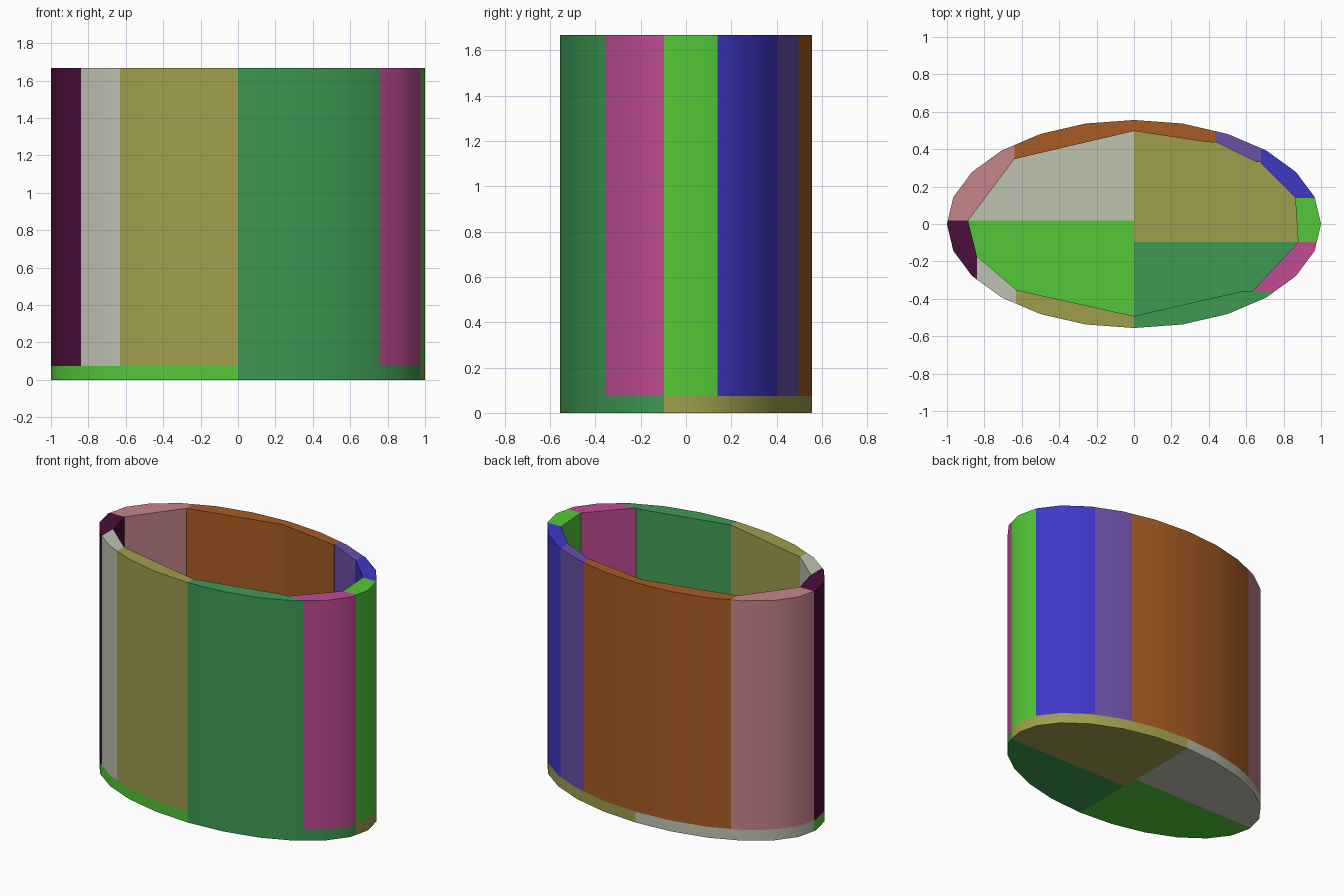
import bpy
import bmesh
import math

cube = bpy.data.objects.get("Cube")
if cube:
    bpy.data.objects.remove(cube, do_unlink=True)

A, B = 1.0, 0.556            # half width and half depth of the oval
FLOOR, TOP = 0.075, 1.668    # floor thickness and rim height
SIDES = 24
OVAL = [(A * math.cos(math.tau * i / SIDES), B * math.sin(math.tau * i / SIDES))
        for i in range(SIDES)]


def srgb(code):
    """Hex colour to linear RGBA."""
    vals = [int(code[i:i + 2], 16) / 255 for i in (0, 2, 4)]
    return [v / 12.92 if v <= 0.04045 else ((v + 0.055) / 1.055) ** 2.4 for v in vals] + [1.0]


def material(name, code):
    mat = bpy.data.materials.new(name)
    mat.use_nodes = True
    mat.diffuse_color = srgb(code)
    mat.node_tree.nodes["Principled BSDF"].inputs["Base Color"].default_value = srgb(code)
    return mat


MATS = {name: material(name, code) for name, code in {
    "orange": "A75C23", "violet": "6B50A9", "blue": "3F37C8", "lime": "53C938",
    "pink": "C04C94", "green": "3E9A54", "olive": "A09E4D", "pale_grey": "BFC3B1",
    "dark_plum": "4C0E3C", "rose": "C6858A"}.items()}


def rim(axis, value, side):
    """Point where the line axis = value crosses the oval, on the given side."""
    for i, p in enumerate(OVAL):
        q = OVAL[(i + 1) % SIDES]
        lo, hi = sorted((p[axis], q[axis]))
        if lo <= value <= hi and (p[1 - axis] + q[1 - axis]) * side > 0:
            t = (value - p[axis]) / (q[axis] - p[axis])
            return tuple(p[k] + t * (q[k] - p[k]) for k in (0, 1))


def angle(p):
    return math.atan2(p[1] / B, p[0] / A) % math.tau


def oval_piece(name, mat, start, end, inner, z0, z1):
    """Upright block: oval arc from start to end (anticlockwise), closed by inner points."""
    a0 = angle(start)
    span = (angle(end) - a0) % math.tau
    mids = sorted(((angle(p) - a0) % math.tau, p) for p in OVAL)
    arc = [start] + [p for d, p in mids if 0.002 < d < span - 0.002] + [end]
    outline = arc + inner
    n = len(outline)
    bm = bmesh.new()
    low = [bm.verts.new((x, y, z0)) for x, y in outline]
    high = [bm.verts.new((x, y, z1)) for x, y in outline]
    bm.faces.new(low[::-1])
    bm.faces.new(high)
    for i in range(n):
        j = (i + 1) % n
        face = bm.faces.new((low[i], low[j], high[j], high[i]))
        face.smooth = i < len(arc) - 1      # only the curved outside is smooth
    mesh = bpy.data.meshes.new(name)
    bm.to_mesh(mesh)
    bm.free()
    mesh.materials.append(MATS[mat])
    bpy.context.collection.objects.link(bpy.data.objects.new(name, mesh))


X, Y = 0, 1
# Cuts through the wall, anticlockwise from the left end
left_low, left_high = rim(Y, -0.097, 1), rim(Y, 0.14, 1)
back_left, back_mid_left = rim(X, 0.68, 1), rim(X, 0.435, 1)
back_right, right_mid = rim(X, -0.64, 1), rim(Y, 0.018, -1)
front_right, front_mid_right = rim(X, -0.84, -1), rim(X, -0.632, -1)
front_mid, front_left = (0, -B), rim(Y, -0.357, 1)
back_mid = (0, B)

# Wall panels: name, colour, outer start, outer end, inner points from end to start
WALLS = [
    ("left_wall", "lime", left_low, left_high, [(0.862, 0.14), (0.877, -0.097)]),
    ("back_left_wall", "blue", left_high, back_left, [(0.68, 0.325), (0.864, 0.14)]),
    ("back_left_corner_wall", "violet", back_left, back_mid_left,
     [(0.435, 0.44), (0.653, 0.332), (0.68, 0.33)]),
    ("back_wall", "orange", back_mid_left, back_right,
     [(-0.64, 0.347), (0, 0.497), (0.39, 0.438), (0.435, 0.436)]),
    ("back_right_wall", "rose", back_right, right_mid, [(-0.887, 0.018), (-0.64, 0.347)]),
    ("right_wall", "dark_plum", right_mid, front_right, [(-0.84, -0.172), (-0.887, 0.018)]),
    ("front_right_corner_wall", "pale_grey", front_right, front_mid_right,
     [(-0.632, -0.35), (-0.84, -0.172)]),
    ("front_right_wall", "olive", front_mid_right, front_mid, [(0, -0.492), (-0.632, -0.352)]),
    ("front_left_wall", "green", front_mid, front_left, [(0.59, -0.357), (0, -0.492)]),
    ("front_left_corner_wall", "pink", front_left, left_low, [(0.877, -0.097), (0.636, -0.357)]),
]
for name, mat, start, end, inner in WALLS:
    oval_piece(name, mat, start, end, inner, FLOOR, TOP)

# Floor quarters, split on x = 0 and a sideways line in each half
FLOORS = [
    ("floor_back_left", "olive", left_low, back_mid, [(0, -0.097)]),
    ("floor_back_right", "pale_grey", back_mid, right_mid, [(0, 0.018)]),
    ("floor_front_right", "lime", right_mid, front_mid, [(0, 0.018)]),
    ("floor_front_left", "green", front_mid, left_low, [(0, -0.097)]),
]
for name, mat, start, end, inner in FLOORS:
    oval_piece(name, mat, start, end, inner, 0, FLOOR)
